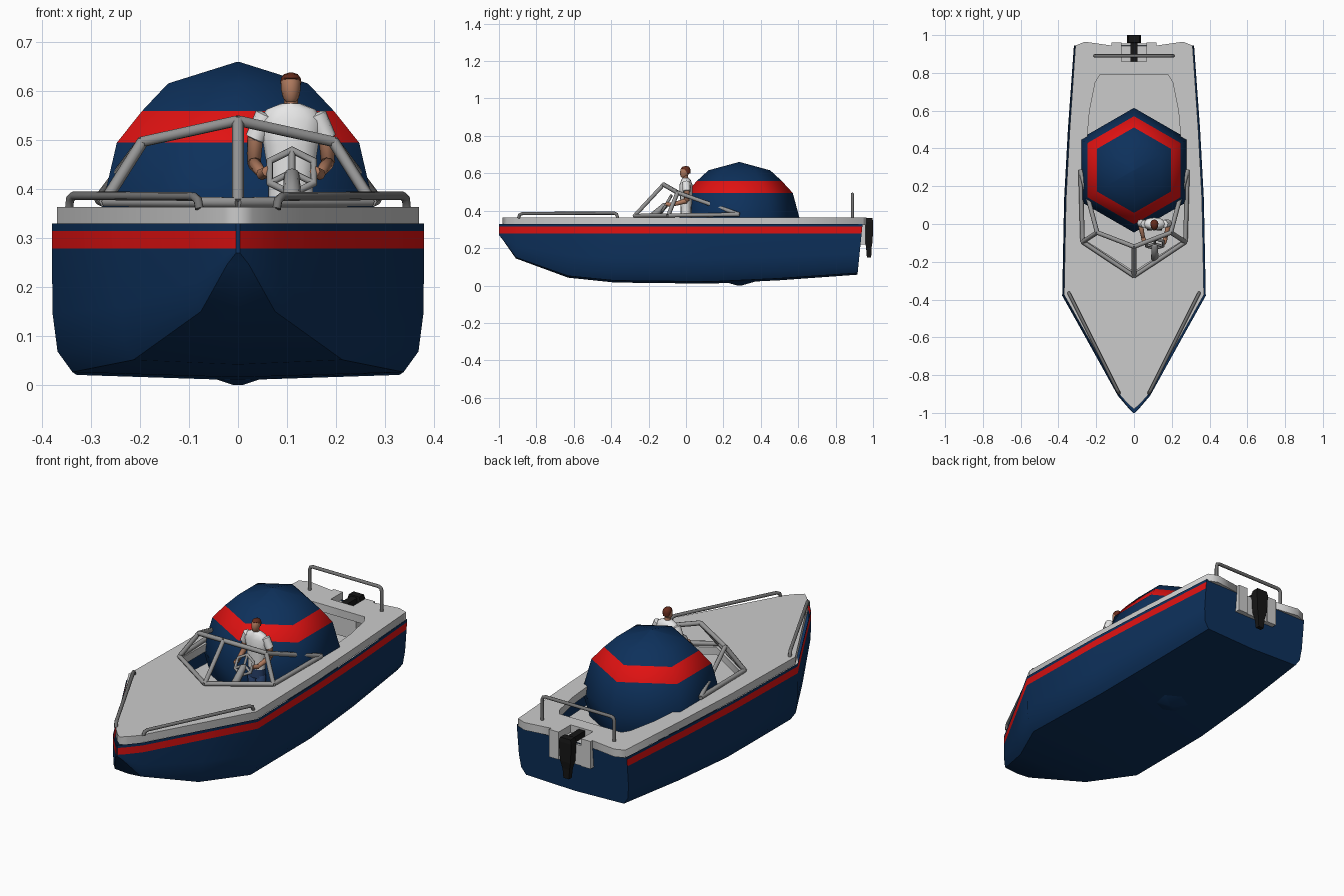
import bpy, bmesh, math
from mathutils import Vector

if "Cube" in bpy.data.objects:
    bpy.data.objects.remove(bpy.data.objects["Cube"])

def mat(name, r, g, b):
    m = bpy.data.materials.new(name)
    m.diffuse_color = (r, g, b, 1)
    m.use_nodes = True
    m.node_tree.nodes["Principled BSDF"].inputs["Base Color"].default_value = m.diffuse_color
    return m

NAVY = mat("navy paint", .004, .030, .105)
RED = mat("red stripe", .75, .006, .006)
DECK = mat("deck grey", .60, .60, .60)
METAL = mat("rail metal", .17, .17, .17)
FRAME = mat("windscreen frame", .30, .30, .30)
BLACK = mat("black motor", .008, .008, .008)
SKIN = mat("skin", .42, .19, .11)
HAIR = mat("hair", .13, .025, .012)
SHIRT = mat("white shirt", .85, .85, .85)
JEANS = mat("jeans", .02, .05, .14)

def finish(bm, name, mats, angle=None):
    bmesh.ops.recalc_face_normals(bm, faces=bm.faces[:])
    me = bpy.data.meshes.new(name)
    bm.to_mesh(me)
    bm.free()
    ob = bpy.data.objects.new(name, me)
    bpy.context.collection.objects.link(ob)
    for m in mats:
        me.materials.append(m)
    if angle:
        smooth(ob, angle)
    return ob

def smooth(ob, angle):
    bpy.ops.object.select_all(action='DESELECT')
    ob.select_set(True)
    bpy.context.view_layer.objects.active = ob
    bpy.ops.object.shade_smooth_by_angle(angle=math.radians(angle))

def loft(name, rings, mats, closed=True, caps=True, angle=None, rule=None):
    bm = bmesh.new()
    rows = [[bm.verts.new(p) for p in r] for r in rings]
    n = len(rows[0])
    for a, b in zip(rows, rows[1:]):
        for i in range(n if closed else n - 1):
            j = (i + 1) % n
            bm.faces.new((a[i], a[j], b[j], b[i]))
    if caps:
        bm.faces.new(rows[0])
        bm.faces.new(rows[-1])
    if rule:
        for f in bm.faces:
            f.material_index = rule(f)
    return finish(bm, name, mats, angle)

def ellipses(name, rows, m, n=12):
    # rows of (x, y, z, rx, ry)
    ring = lambda x, y, z, a, b: [(x + a * math.cos(k * math.tau / n),
                                   y + b * math.sin(k * math.tau / n), z) for k in range(n)]
    return loft(name, [ring(*r) for r in rows], [m], angle=50)

def box(name, x0, x1, y0, y1, z0, z1, m):
    return loft(name, [[(x0, y0, z), (x1, y0, z), (x1, y1, z), (x0, y1, z)] for z in (z0, z1)], [m])

def limb(name, a, b, ra, rb, m):
    a, b = Vector(a), Vector(b)
    q = (b - a).to_track_quat('Z', 'Y')
    rings = []
    for t, r in ((0, ra * .5), (.06, ra), (.94, rb), (1, rb * .5)):
        c = a.lerp(b, t)
        rings.append([c + q @ Vector((r * math.cos(k * math.tau / 8), r * math.sin(k * math.tau / 8), 0))
                      for k in range(8)])
    return loft(name, rings, [m], angle=60)

def curve(name, splines, m, bevel=0, extrude=0, res=1, cyclic=False):
    cu = bpy.data.curves.new(name, 'CURVE')
    cu.dimensions = '2D' if extrude else '3D'
    cu.fill_mode = 'BOTH' if extrude else 'FULL'
    cu.extrude, cu.bevel_depth, cu.bevel_resolution = extrude, bevel, res
    cu.use_fill_caps = not extrude
    for pts in splines:
        s = cu.splines.new('POLY')
        s.points.add(len(pts) - 1)
        for p, c in zip(s.points, pts):
            p.co = (c[0], c[1], c[2] if len(c) > 2 else 0, 1)
        s.use_cyclic_u = cyclic
    ob = bpy.data.objects.new(name, cu)
    bpy.context.collection.objects.link(ob)
    bpy.ops.object.select_all(action='DESELECT')
    ob.select_set(True)
    bpy.context.view_layer.objects.active = ob
    cu.materials.append(m)
    bpy.ops.object.convert(target='MESH')
    return bpy.context.view_layer.objects.active

def mirrored(pts):
    return pts + [(-p[0], p[1]) for p in reversed(pts) if abs(p[0]) > 1e-4]

# Hull: stations of (y, half width, keel height), red stripe by height
stations = [(-1, .004, .27), (-.98, .025, .245), (-.91, .085, .145), (-.63, .24, .042),
            (-.38, .38, .016), (.13, .37, .010), (.5, .35, .028), (.93, .318, .058)]

def section(y, w, zb):
    half = [(1, .33), (1, .315), (1, .279)]
    half += [(k, zb + (.279 - zb) * t) for k, t in ((.997, .5), (.97, .2), (.89, .04))]
    pts = [(k * w, z) for k, z in half] + [(0, zb)] + [(-k * w, z) for k, z in reversed(half)]
    rake = .1 if y > .9 else 0
    return [(x, y + rake * (z - .19), z) for x, z in pts]

hull = loft("hull", [section(*s) for s in stations], [NAVY, RED], closed=False, angle=35,
            rule=lambda f: int(len(f.verts) == 4 and .28 < f.calc_center_median().z < .314))

# Deck with cockpit opening and motor notch
outline = mirrored([(0, -.98), (.03, -.955), (.07, -.91), (.37, -.375), (.36, .13), (.34, .5),
                    (.31, .945), (.26, .965), (.12, .945), (.12, .81)])
opening = mirrored([(0, -.25), (.265, -.08), (.262, .3), (.235, .6), (.205, .75), (.18, .79)])
deck = curve("deck", [outline, opening], DECK, extrude=.02, cyclic=True)
deck.location.z = .344

# Cockpit floor
half = [(.02, -.85), (.22, -.62), (.355, -.36), (.35, .13), (.33, .5), (.30, .92)]
loft("cockpit_floor", [[(x, y, z) for x, y in mirrored(half)] for z in (.185, .195)], [DECK])

# Motor well and outboard motor
box("motor_well_front", -.12, .12, .805, .86, .22, .364, DECK)
box("motor_well_base", -.066, .066, .855, .955, .22, .325, DECK)
for s, side in ((1, "right"), (-1, "left")):
    x0, x1 = sorted((s * .065, s * .12))
    box("motor_well_" + side, x0, x1, .855, .96, .22, .364, DECK)
box("motor_bracket", -.018, .018, .86, .98, .325, .355, BLACK)
loft("motor_cowl", [[(x, y, z) for x, y in ((-w, y0), (w, y0), (w, y1), (-w, y1))]
                    for w, y0, y1, z in ((.016, .967, .99, .15), (.02, .963, .992, .2),
                                         (.03, .957, .998, .24), (.036, .957, 1, .34),
                                         (.03, .96, .997, .362))], [BLACK])

# Hexagonal domed canopy with red band
levels = [(.33 * math.sin(math.radians(a)), .33 - .33 * math.cos(math.radians(a)))
          for a in (2, 30, 60, 90, 120)]
levels += [(.226, .56), (.165, .616), (.003, .66)]
loft("dome_canopy", [[(r * math.sin(k * math.tau / 6), .285 + r * math.cos(k * math.tau / 6), z)
                      for k in range(6)] for r, z in levels], [NAVY, RED], angle=75,
     rule=lambda f: int(.50 < f.calc_center_median().z < .555))

# Windscreen frame
top, base = (0, -.12, .54), (0, -.275, .373)
bars = [[base, top]]
for s in (1, -1):
    up, low, back = (s * .195, -.045, .497), (s * .272, -.095, .375), (s * .283, .285, .38)
    bars += [[top, up], [base, low], [low, up], [up, back], [low, back]]
curve("windscreen_frame", bars, FRAME, bevel=.012, res=1)

# Bow rails and stern rail
for s, side in ((1, "right"), (-1, "left")):
    curve("bow_rail_" + side, [[(s * .345, -.365, .36), (s * .343, -.37, .38), (s * .335, -.385, .387),
                                (s * .09, -.875, .385), (s * .082, -.89, .378), (s * .079, -.895, .36)]],
          METAL, bevel=.009, res=2)
curve("stern_rail", [[(-.208, .89, .355), (-.208, .89, .47), (-.203, .89, .483), (-.19, .89, .488),
                      (.19, .89, .488), (.203, .89, .483), (.208, .89, .47), (.208, .89, .355)]],
      METAL, bevel=.009, res=2)

# Steering wheel on its column
hub = Vector((.11, -.105, .435))
u, v = Vector((1, 0, 0)), Vector((0, .5, .866))
rim = [hub + .052 * (u * math.sin(k * math.tau / 6) + v * math.cos(k * math.tau / 6)) for k in range(6)]
curve("steering_wheel_rim", [rim], FRAME, bevel=.008, res=1, cyclic=True)
curve("steering_wheel_spokes", [[hub, rim[k]] for k in (0, 2, 4)], FRAME, bevel=.007)
limb("steering_column", hub, (.11, -.19, .36), .016, .02, FRAME)

# Helmsman
X = .108
ellipses("shirt", [(X, .0, .375, .046, .03), (X, .0, .42, .045, .03), (X, .0, .49, .056, .034),
                   (X, .0, .54, .066, .034), (X, .0, .563, .05, .026), (X, -.003, .575, .02, .018)], SHIRT)
ellipses("hips", [(X, .0, .34, .045, .032), (X, .0, .385, .047, .031)], JEANS)
ellipses("neck", [(X, -.002, .565, .015, .015), (X, -.004, .59, .014, .015)], SKIN)
ellipses("head", [(X, -.014, .578, .009, .01), (X, -.01, .586, .016, .02), (X, -.007, .603, .02, .025),
                  (X, -.005, .62, .02, .025), (X, -.004, .63, .015, .019)], SKIN)
ellipses("hair", [(X, .008, .6, .017, .016), (X, .002, .618, .0215, .022), (X, -.003, .627, .02, .025),
                  (X, -.002, .635, .014, .018), (X, -.001, .638, .005, .007)], HAIR)
for s, side in ((1, "right"), (-1, "left")):
    limb("sleeve_" + side, (X + s * .05, 0, .555), (X + s * .074, .004, .50), .022, .021, SHIRT)
    limb("upper_arm_" + side, (X + s * .072, .004, .51), (X + s * .076, .004, .45), .016, .014, SKIN)
    limb("forearm_" + side, (X + s * .076, .006, .455), (X + s * .058, -.08, .43), .014, .010, SKIN)
    limb("hand_" + side, (X + s * .06, -.072, .43), (X + s * .048, -.108, .437), .012, .011, SKIN)
    limb("leg_" + side, (X + s * .022, 0, .36), (X + s * .026, .004, .2), .026, .018, JEANS)
    box("shoe_" + side, X + s * .026 - .014, X + s * .026 + .014, -.035, .022, .195, .21, BLACK)
